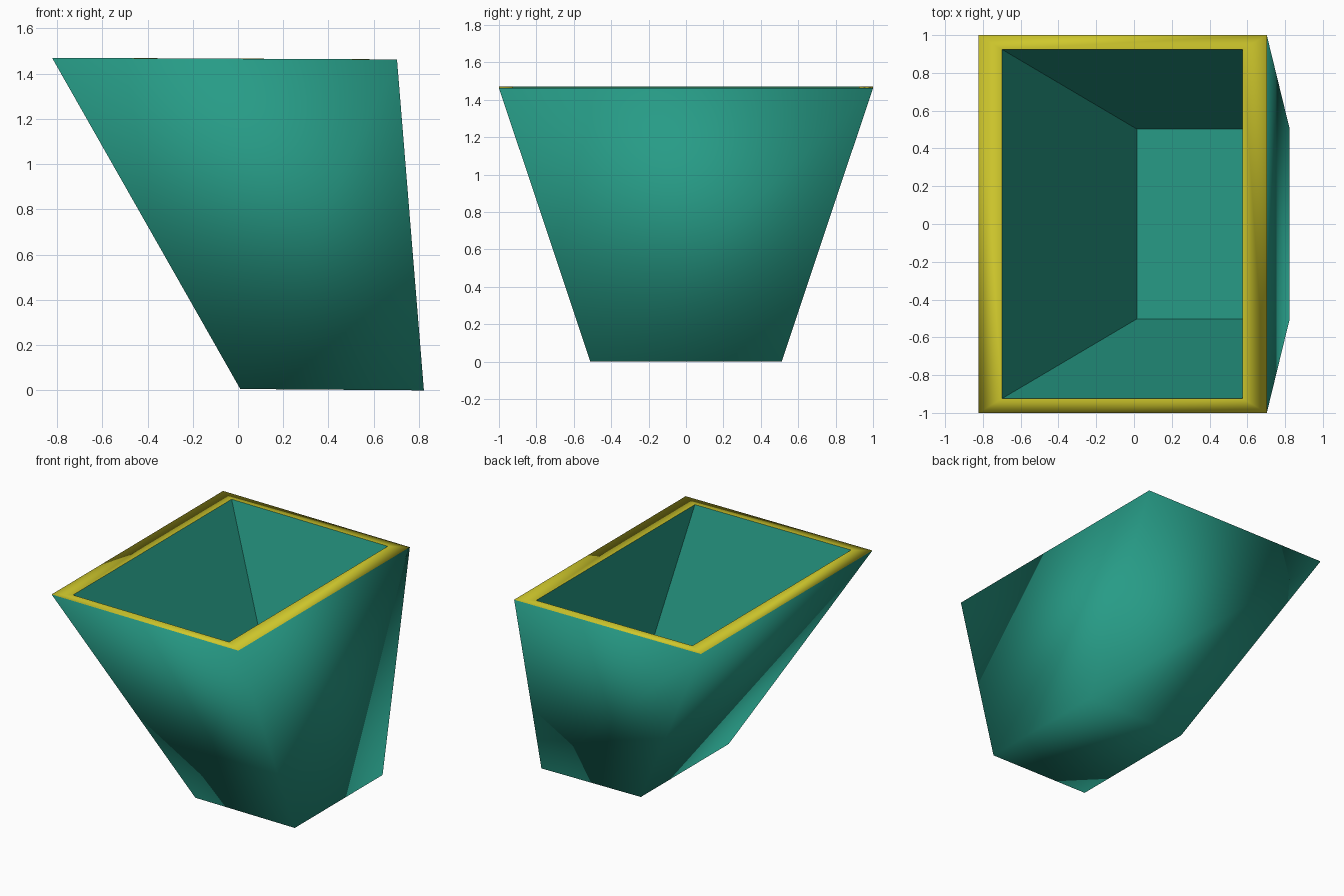
import bpy, bmesh

if "Cube" in bpy.data.objects:
    bpy.data.objects.remove(bpy.data.objects["Cube"])


def material(name, color):
    m = bpy.data.materials.new(name)
    m.diffuse_color = (*color, 1)
    m.use_nodes = True
    m.node_tree.nodes["Principled BSDF"].inputs["Base Color"].default_value = m.diffuse_color
    return m


teal = material("teal", (0.02, 0.33, 0.24))
yellow = material("yellow", (0.62, 0.57, 0.025))


def ring(bm, x0, x1, y, z0, z1):
    """Rectangular loop; z0 is the height at x0 and z1 at x1."""
    return [bm.verts.new(p) for p in
            ((x0, -y, z0), (x1, -y, z1), (x1, y, z1), (x0, y, z0))]


def bridge(bm, a, b, mat=0):
    for i in range(4):
        j = (i + 1) % 4
        f = bm.faces.new((a[i], a[j], b[j], b[i]))
        f.material_index = mat


# Leaning open bin: outer shell, flat rim, tapering inner shell and floor
bm = bmesh.new()
base = ring(bm, 0.01, 0.822, 0.512, 0.006, 0.0)
top = ring(bm, -0.822, 0.703, 1.0, 1.47, 1.463)
lip = ring(bm, -0.70, 0.575, 0.925, 1.47, 1.464)
floor = ring(bm, 0.016, 0.812, 0.502, 0.016, 0.01)
bm.faces.new(base[::-1])
bridge(bm, base, top)
bridge(bm, top, lip, 1)
bridge(bm, lip, floor)
bm.faces.new(floor)
bmesh.ops.recalc_face_normals(bm, faces=bm.faces)

# Soft shading outside, crisp edges at the rim and inside
for f in bm.faces:
    f.smooth = True
inner = set(lip + floor)
for e in bm.edges:
    if any(v in inner for v in e.verts):
        e.smooth = False

mesh = bpy.data.meshes.new("bin")
bm.to_mesh(mesh)
bm.free()
mesh.materials.append(teal)
mesh.materials.append(yellow)
obj = bpy.data.objects.new("bin", mesh)
bpy.context.collection.objects.link(obj)
